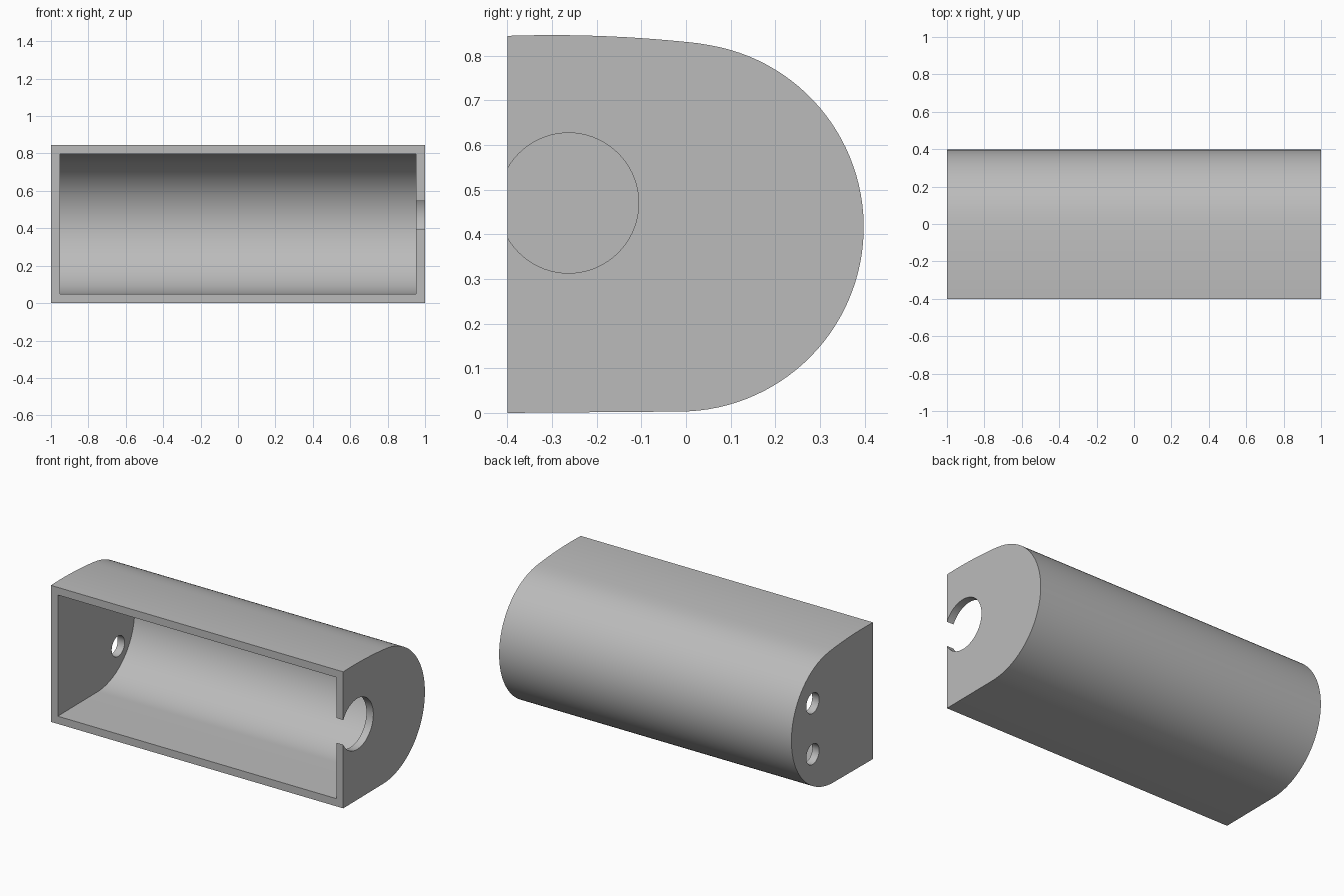
import bpy, bmesh
from math import sin, cos, radians, tau
from mathutils import Vector

if "Cube" in bpy.data.objects:
    bpy.data.objects.remove(bpy.data.objects["Cube"], do_unlink=True)

WALL = 0.047

grey = bpy.data.materials.new("plain_grey")
grey.use_nodes = True
colour = (0.5, 0.5, 0.5, 1)
grey.diffuse_color = colour
grey.node_tree.nodes["Principled BSDF"].inputs["Base Color"].default_value = colour


def d_profile(inset, front):
    """Flat base, round back and gently bowed top, as (y, z) points."""
    steps = 56
    pts = [(front, inset)]
    for i in range(steps + 1):
        a = radians(-90 + 170 * i / steps)
        r = 0.413 - inset
        pts.append((-0.015 + r * cos(a), 0.416 + r * sin(a)))
    # bowed top, highest a little behind the front edge
    start = pts[-1][0]
    for i in range(1, 15):
        y = start + (front - start) * i / 14
        pts.append((y, 0.846 - inset - 0.17 * (y + 0.3) ** 2))
    return pts


def circle(y, z, r, n=48):
    return [(y + r * cos(tau * i / n), z + r * sin(tau * i / n)) for i in range(n)]


def prism(name, pts, x0, x1):
    """Extrude a (y, z) outline along x."""
    bm = bmesh.new()
    face = bm.faces.new([bm.verts.new((x0, y, z)) for y, z in pts])
    ext = bmesh.ops.extrude_face_region(bm, geom=[face])
    moved = [v for v in ext["geom"] if isinstance(v, bmesh.types.BMVert)]
    bmesh.ops.translate(bm, verts=moved, vec=Vector((x1 - x0, 0, 0)))
    bmesh.ops.recalc_face_normals(bm, faces=bm.faces)
    mesh = bpy.data.meshes.new(name)
    bm.to_mesh(mesh)
    bm.free()
    mesh.materials.append(grey)
    obj = bpy.data.objects.new(name, mesh)
    bpy.context.collection.objects.link(obj)
    return obj


# Outer body
housing = prism("housing", d_profile(0, -0.4), -1, 1)

# Cavity open at the front, large side port, two small holes in the other end
cutters = [
    prism("cavity_cutter", d_profile(WALL, -0.5), -1 + WALL, 1 - WALL),
    prism("port_cutter", circle(-0.263, 0.47, 0.157, 72), 0.9, 1.1),
]
for z in (0.255, 0.57):
    cutters.append(prism("small_hole_cutter", circle(0.19, z, 0.063), -1.1, -0.9))

for cutter in cutters:
    cutter.hide_render = True
    mod = housing.modifiers.new(cutter.name, "BOOLEAN")
    mod.operation = "DIFFERENCE"
    mod.solver = "EXACT"
    mod.object = cutter

# Bake the cuts and remove the cutters
graph = bpy.context.evaluated_depsgraph_get()
housing.data = bpy.data.meshes.new_from_object(housing.evaluated_get(graph))
housing.modifiers.clear()
for cutter in cutters:
    bpy.data.objects.remove(cutter, do_unlink=True)

# Smooth curved walls, crisp rims
bpy.ops.object.select_all(action="DESELECT")
housing.select_set(True)
bpy.context.view_layer.objects.active = housing
bpy.ops.object.shade_smooth_by_angle(angle=radians(30))
